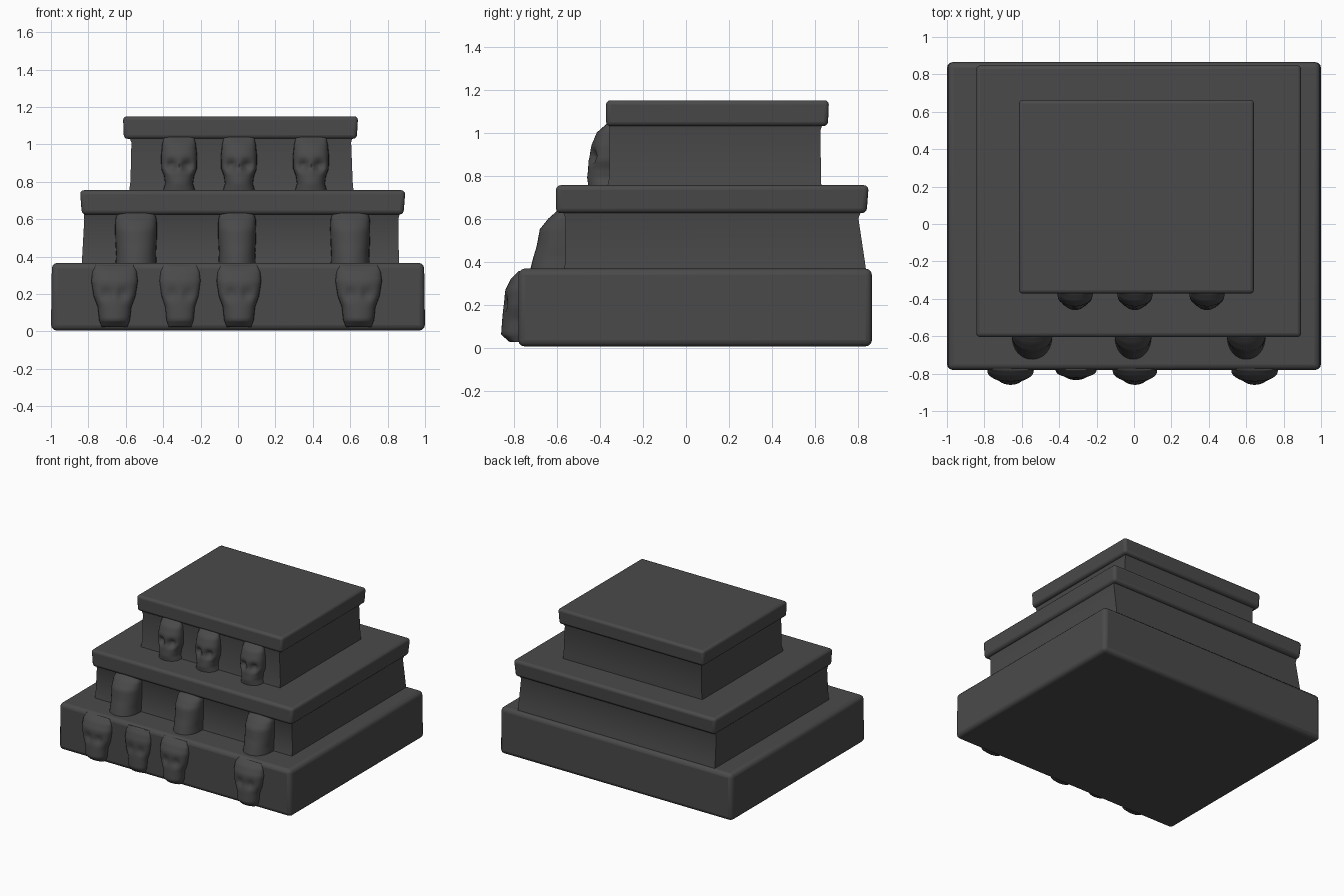
import bpy, bmesh, math

if "Cube" in bpy.data.objects:
    bpy.data.objects.remove(bpy.data.objects["Cube"])

stone = bpy.data.materials.new("dark grey stone")
stone.diffuse_color = (0.068, 0.068, 0.068, 1)
stone.use_nodes = True
stone.node_tree.nodes["Principled BSDF"].inputs["Base Color"].default_value = stone.diffuse_color


def finish(name, bm, angle, bevel=0.0):
    bmesh.ops.recalc_face_normals(bm, faces=bm.faces)
    me = bpy.data.meshes.new(name)
    bm.to_mesh(me)
    bm.free()
    ob = bpy.data.objects.new(name, me)
    bpy.context.collection.objects.link(ob)
    me.materials.append(stone)
    if bevel:
        mod = ob.modifiers.new("soft edge", 'BEVEL')
        mod.width, mod.segments, mod.limit_method = bevel, 3, 'NONE'
    bpy.ops.object.select_all(action='DESELECT')
    bpy.context.view_layer.objects.active = ob
    ob.select_set(True)
    bpy.ops.object.shade_smooth_by_angle(angle=math.radians(angle))
    return ob


def loft(bm, rings):
    """Bridge closed rings of points and cap both ends."""
    loops = [[bm.verts.new(p) for p in r] for r in rings]
    for a, b in zip(loops, loops[1:]):
        for i in range(len(a)):
            j = (i + 1) % len(a)
            bm.faces.new((a[i], a[j], b[j], b[i]))
    bm.faces.new(loops[0][::-1])
    bm.faces.new(loops[-1])


def block(name, sections, bevel=0.0):
    """Rectangular tier from (z, x0, x1, y0, y1) sections."""
    bm = bmesh.new()
    loft(bm, [[(x0, y0, z), (x1, y0, z), (x1, y1, z), (x0, y1, z)]
              for z, x0, x1, y0, y1 in sections])
    return finish(name, bm, 50, bevel)


# Stepped tiers
block("base_slab", [(0.005, -1, 1, -0.78, 0.865), (0.367, -0.995, 0.995, -0.78, 0.865)], 0.03)
block("middle_body", [(0.34, -0.835, 0.862, -0.575, 0.84),
                      (0.40, -0.833, 0.86, -0.56, 0.832),
                      (0.60, -0.822, 0.857, -0.56, 0.802),
                      (0.65, -0.825, 0.87, -0.58, 0.82)])
block("middle_cap", [(0.625, -0.835, 0.885, -0.605, 0.84),
                     (0.755, -0.845, 0.895, -0.605, 0.85)], 0.022)
block("top_body", [(0.73, -0.585, 0.62, -0.37, 0.63),
                   (0.80, -0.575, 0.613, -0.355, 0.628),
                   (1.01, -0.57, 0.605, -0.355, 0.625),
                   (1.05, -0.585, 0.615, -0.36, 0.64)])
block("top_cap", [(1.03, -0.61, 0.635, -0.372, 0.66),
                  (1.15, -0.615, 0.642, -0.372, 0.665)], 0.02)


def carving(name, x, wall, profile, eye_z=None, dent=0.0, steps=16):
    """Half-round relief on a front wall; profile holds (z, half width, depth)."""
    rows = []
    for a, b in zip(profile, profile[1:]):
        rows += [[p + (q - p) * t / 4 for p, q in zip(a, b)] for t in range(4)]
    rows.append(profile[-1])
    rings = []
    for z, w, d in rows:
        ring = [(x + w, wall + 0.05, z), (x - w, wall + 0.05, z)]
        for i in range(steps + 1):
            c = math.cos(math.pi * (1 - i / steps))
            s = math.sin(math.pi * i / steps)
            px, depth = w * c, d * s ** 0.7
            if eye_z:  # sunken eye sockets either side of the nose
                r2 = ((abs(px) - 0.042) / 0.025) ** 2 + ((z - eye_z) / 0.028) ** 2
                depth -= dent * math.exp(-r2)
            ring.append((x + px, wall - depth, z))
        rings.append(ring)
    bm = bmesh.new()
    loft(bm, rings)
    return finish(name, bm, 60)


# Skull-like heads on the top tier
for i, x in enumerate((-0.315, 0.005, 0.39)):
    carving(f"top_head_{i}", x, -0.355,
            [(0.755, 0.085, 0.10), (0.79, 0.075, 0.105), (0.83, 0.08, 0.10),
             (0.87, 0.095, 0.10), (0.94, 0.096, 0.085), (1.00, 0.09, 0.06),
             (1.04, 0.08, 0.015)], 0.885, 0.045)

# Sloping figures on the middle tier
for i, (x, w) in enumerate(((-0.545, 0.11), (-0.005, 0.1), (0.6, 0.105))):
    carving(f"middle_figure_{i}", x, -0.56,
            [(0.36, w, 0.165), (0.42, w * 0.97, 0.15), (0.47, w, 0.135),
             (0.55, w * 1.02, 0.12), (0.60, w, 0.08), (0.635, w * 0.9, 0.04)])

# Worn heads on the base
for i, (x, w, d) in enumerate(((-0.66, 0.125, 1.0), (-0.31, 0.11, 0.7),
                               (0.005, 0.12, 1.0), (0.645, 0.125, 1.0))):
    carving(f"base_head_{i}", x, -0.775,
            [(0.025, w * 0.55, 0.045 * d), (0.06, w * 0.66, 0.085 * d),
             (0.13, w * 0.72, 0.08 * d), (0.19, w * 0.9, 0.075 * d),
             (0.27, w, 0.065 * d), (0.32, w * 0.95, 0.04 * d),
             (0.355, w * 0.8, 0.005)], 0.20, 0.025 * d)
